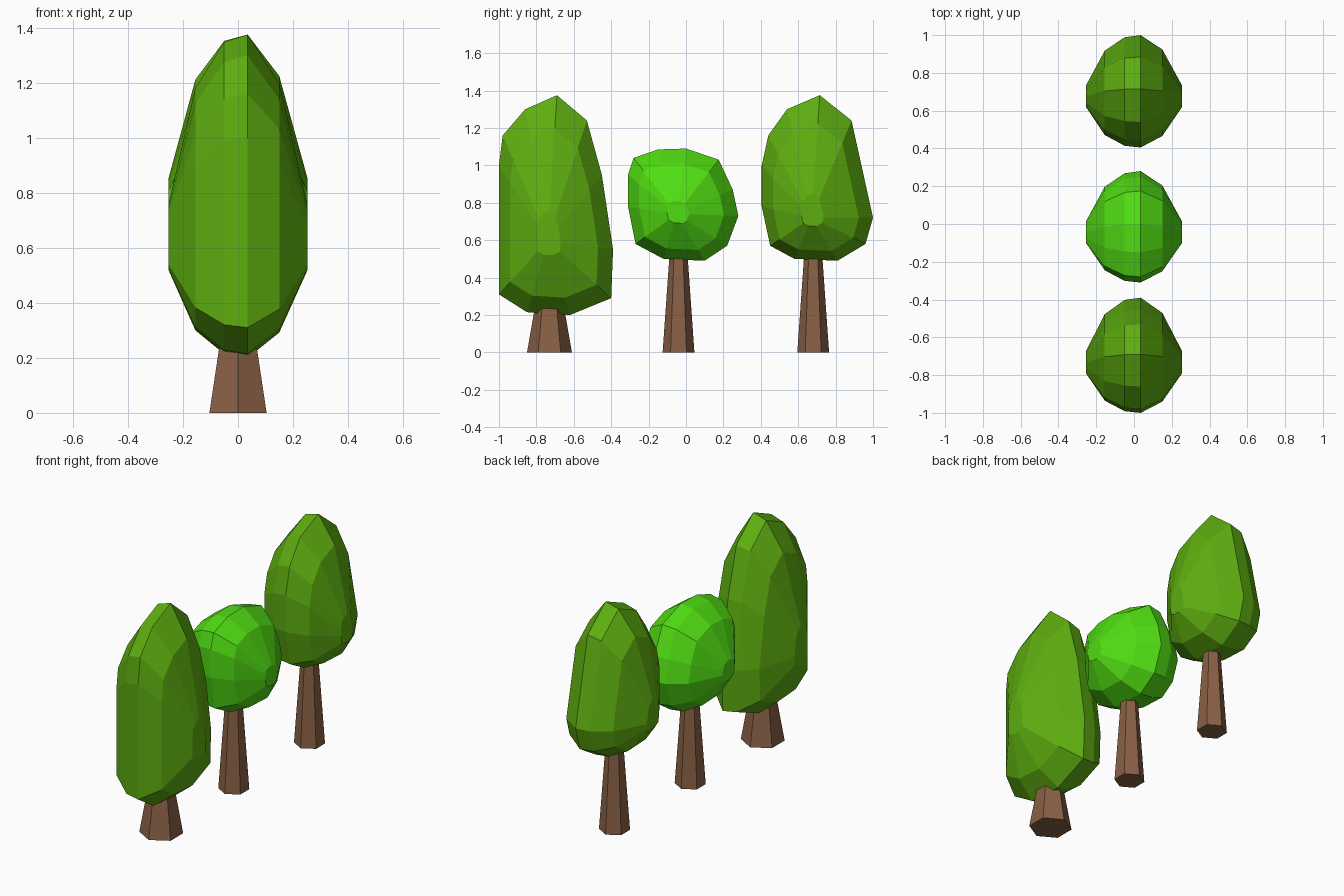
import bpy, bmesh, math

cube = bpy.data.objects.get("Cube")
if cube:
    bpy.data.objects.remove(cube, do_unlink=True)


def material(name, colour):
    mat = bpy.data.materials.new(name)
    mat.use_nodes = True
    bsdf = mat.node_tree.nodes["Principled BSDF"]
    bsdf.inputs["Base Color"].default_value = (*colour, 1)
    bsdf.inputs["Roughness"].default_value = 1.0
    mat.diffuse_color = (*colour, 1)
    return mat


def finish(bm, name, mat):
    bmesh.ops.recalc_face_normals(bm, faces=bm.faces)
    mesh = bpy.data.meshes.new(name)
    bm.to_mesh(mesh)
    bm.free()
    mesh.materials.append(mat)
    obj = bpy.data.objects.new(name, mesh)
    bpy.context.collection.objects.link(obj)
    return obj


DARK = material("leaf green", (0.11, 0.42, 0.005))
BRIGHT = material("bright leaf green", (0.08, 0.72, 0.006))
BARK = material("bark brown", (0.25, 0.117, 0.061))

# Slices of the crown across its width: x position and size of the side profile
SLICES = [(-0.253, 0.2), (-0.155, 0.75), (-0.05, 0.965),
          (0.035, 1.0), (0.15, 0.77), (0.253, 0.2)]


def crown(name, profile, centre, mat):
    """Faceted crown: side profile shrunk towards both sides, wrapped in a hull."""
    cy, cz = centre
    bm = bmesh.new()
    for x, s in SLICES:
        for y, z in profile:
            bm.verts.new((x, cy + (y - cy) * s, cz + (z - cz) * s))
    hull = bmesh.ops.convex_hull(bm, input=bm.verts)
    loose = {v for v in hull["geom_interior"] + hull["geom_unused"]
             if isinstance(v, bmesh.types.BMVert)}
    bmesh.ops.delete(bm, geom=list(loose), context="VERTS")
    bmesh.ops.dissolve_limit(bm, angle_limit=math.radians(3),
                             verts=bm.verts, edges=bm.edges)
    return finish(bm, name, mat)


def trunk(name, y, base, top, height):
    """Tapered six-sided trunk with corners facing front and back."""
    bm = bmesh.new()
    rings = []
    for r, z in ((base, 0), (top, height)):
        rings.append([bm.verts.new((r * math.sin(i * math.pi / 3),
                                    y + r * math.cos(i * math.pi / 3), z))
                      for i in range(6)])
    for i in range(6):
        j = (i + 1) % 6
        bm.faces.new((rings[0][i], rings[0][j], rings[1][j], rings[1][i]))
    for ring in rings:
        bm.faces.new(ring)
    return finish(bm, name, BARK)


# Front tree: tall crown on a short thick trunk
crown("front_crown",
      [(-1, 0.31), (-1, 1.0), (-0.98, 1.16), (-0.86, 1.3), (-0.69, 1.375),
       (-0.53, 1.24), (-0.45, 0.95), (-0.39, 0.55), (-0.4, 0.29),
       (-0.62, 0.2), (-0.85, 0.215)],
      (-0.74, 0.6), DARK)
trunk("front_trunk", -0.73, 0.12, 0.075, 0.26)

# Middle tree: round bright crown
crown("middle_crown",
      [(-0.31, 0.78), (-0.31, 0.95), (-0.28, 1.04), (-0.15, 1.085), (0, 1.09),
       (0.175, 1.03), (0.25, 0.87), (0.28, 0.73), (0.22, 0.57),
       (0.1, 0.49), (-0.12, 0.5), (-0.27, 0.58)],
      (-0.05, 0.74), BRIGHT)
trunk("middle_trunk", -0.04, 0.085, 0.047, 0.54)

# Back tree: egg-shaped crown on a slim trunk
crown("back_crown",
      [(0.405, 0.78), (0.405, 1.0), (0.44, 1.16), (0.54, 1.3), (0.715, 1.375),
       (0.885, 1.24), (0.95, 0.95), (1.0, 0.72), (0.96, 0.58),
       (0.81, 0.49), (0.58, 0.5), (0.45, 0.57)],
      (0.67, 0.72), DARK)
trunk("back_trunk", 0.68, 0.085, 0.047, 0.54)
